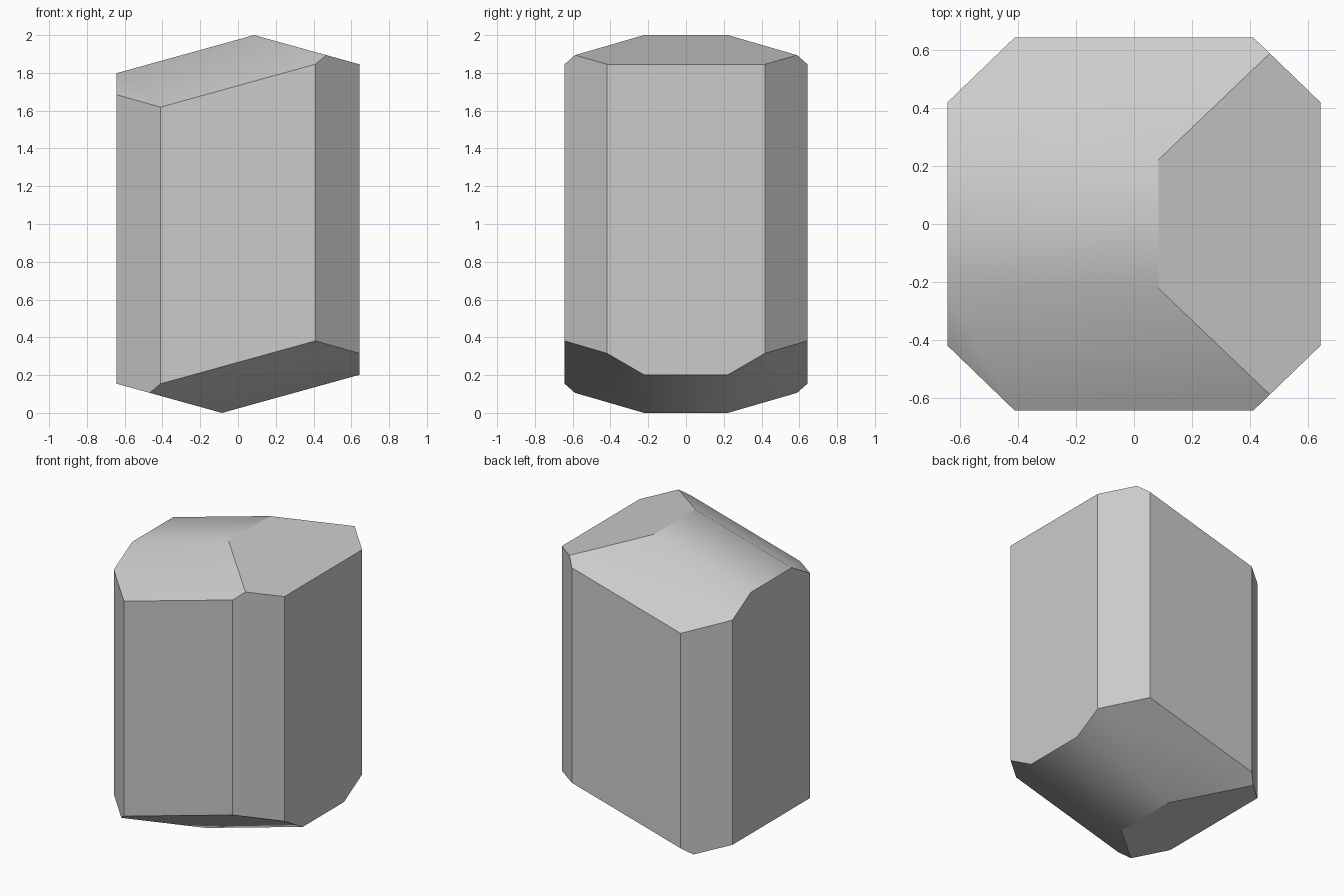
import bpy, bmesh, math
from mathutils import Vector

default = bpy.data.objects.get("Cube")
if default:
    bpy.data.objects.remove(default, do_unlink=True)

HALF = 0.643           # half width of the prism
RIDGE_X, RIDGE_Y = 0.085, 0.222
SLOPE, SIDE_SLOPE = 0.277, 0.58


def cut(bm, point, normal):
    """Slice off everything beyond the plane and close the cut."""
    res = bmesh.ops.bisect_plane(
        bm, geom=bm.verts[:] + bm.edges[:] + bm.faces[:], dist=1e-6,
        plane_co=Vector(point), plane_no=Vector(normal).normalized(), clear_outer=True)
    edges = [e for e in res["geom_cut"] if isinstance(e, bmesh.types.BMEdge)]
    bmesh.ops.holes_fill(bm, edges=edges, sides=0)


bm = bmesh.new()
bmesh.ops.create_cube(bm, size=2 * HALF)
bmesh.ops.scale(bm, vec=(1, 1, 3), verts=bm.verts)

# Bevelled vertical corners
for sx in (-1, 1):
    for sy in (-1, 1):
        cut(bm, (0.41 * sx, HALF * sy, 0), (0.225 * sx, 0.233 * sy, 0))

# Sloping end facets; the bottom end is the top one inverted through the centre
for s in (1, -1):
    facets = [((RIDGE_X, 0, 1), (-SLOPE, 0, 1)),
              ((RIDGE_X, 0, 1), (SLOPE, 0, 1))]
    facets += [((RIDGE_X, RIDGE_Y * t, 1), (-SLOPE, SIDE_SLOPE * t, 1)) for t in (-1, 1)]
    for point, normal in facets:
        cut(bm, Vector(point) * s, Vector(normal) * s)

bmesh.ops.remove_doubles(bm, verts=bm.verts, dist=1e-4)
bmesh.ops.recalc_face_normals(bm, faces=bm.faces)
bmesh.ops.translate(bm, vec=(0, 0, 1), verts=bm.verts)

mesh = bpy.data.meshes.new("crystal")
bm.to_mesh(mesh)
bm.free()
crystal = bpy.data.objects.new("crystal", mesh)
bpy.context.collection.objects.link(crystal)

# Pale grey stone
grey = bpy.data.materials.new("grey")
grey.use_nodes = True
colour = (0.6, 0.6, 0.6, 1)
grey.diffuse_color = colour
grey.node_tree.nodes["Principled BSDF"].inputs["Base Color"].default_value = colour
mesh.materials.append(grey)

# Gentle facets blend together, the other edges stay crisp
bpy.ops.object.select_all(action="DESELECT")
crystal.select_set(True)
bpy.context.view_layer.objects.active = crystal
bpy.ops.object.shade_smooth_by_angle(angle=math.radians(30))
